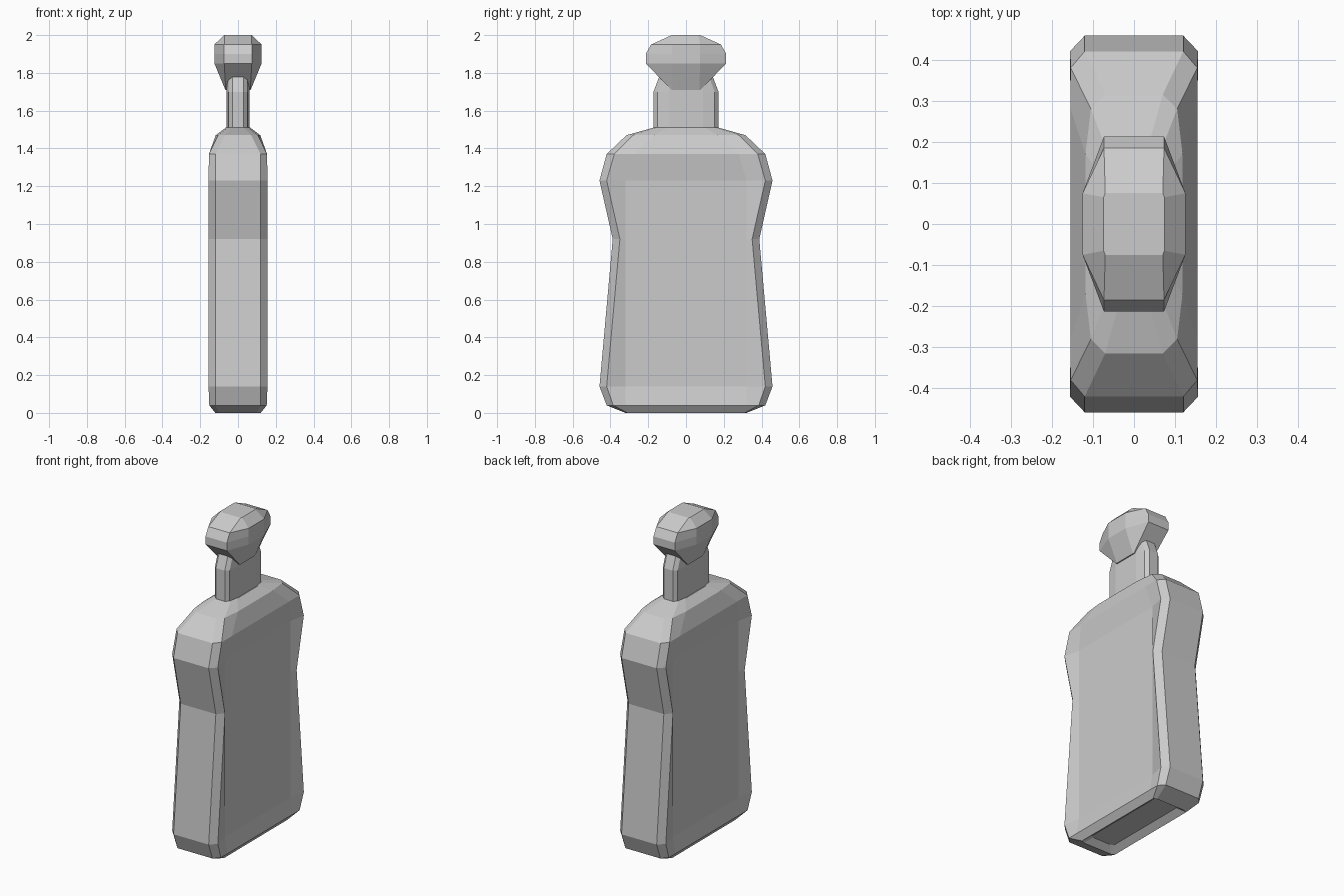
import bpy, bmesh


def loft(name, rings):
    """Each ring: (z, quarter outline from the +y end to the +x side), mirrored to all quadrants."""
    bm = bmesh.new()
    loops = []
    for z, q in rings:
        pts = list(q)
        pts += [(x, -y) for x, y in reversed(q)]
        pts += [(-x, -y) for x, y in q]
        pts += [(-x, y) for x, y in reversed(q)]
        loops.append([bm.verts.new((x, y, z)) for x, y in pts])
    n = len(loops[0])
    for a, b in zip(loops, loops[1:]):
        for i in range(n):
            j = (i + 1) % n
            bm.faces.new((a[i], a[j], b[j], b[i]))
    bm.faces.new(loops[0])
    bm.faces.new(loops[-1])
    bmesh.ops.recalc_face_normals(bm, faces=bm.faces)
    me = bpy.data.meshes.new(name)
    bm.to_mesh(me)
    bm.free()
    ob = bpy.data.objects.new(name, me)
    bpy.context.collection.objects.link(ob)
    return ob


# Flask body: waisted sides, bevelled corners, recessed broad panels and base
# columns: z, end half width, end y, rim x, rim y, panel x, panel y
body = [
    (0.03, 0.06, 0.28, 0.08, 0.27, 0.08, 0.25),
    (0.00, 0.10, 0.32, 0.12, 0.31, 0.12, 0.29),
    (0.04, 0.12, 0.42, 0.152, 0.385, 0.152, 0.32),
    (0.14, 0.12, 0.458, 0.156, 0.42, 0.135, 0.32),
    (0.92, 0.12, 0.388, 0.156, 0.35, 0.135, 0.32),
    (1.23, 0.12, 0.458, 0.156, 0.42, 0.135, 0.32),
    (1.37, 0.12, 0.42, 0.154, 0.38, 0.154, 0.28),
    (1.47, 0.07, 0.315, 0.105, 0.28, 0.118, 0.17),
    (1.51, 0.03, 0.172, 0.055, 0.15, 0.065, 0.10),
]
loft("bottle_body", [(z, [(a, b), (c, d), (e, f)]) for z, a, b, c, d, e, f in body])

# Flat oval neck, tapering where it enters the stopper
neck = [(1.49, 0.172), (1.70, 0.172), (1.78, 0.142), (1.83, 0.12)]
loft("neck", [(z, [(0.03, y), (0.05, y - 0.02), (0.06, 0.09)]) for z, y in neck])

# Faceted stopper
cap = [
    (1.71, 0.065, 0.077, 0.067, 0.070),
    (1.85, 0.073, 0.213, 0.125, 0.075),
    (1.90, 0.073, 0.213, 0.125, 0.075),
    (1.95, 0.073, 0.185, 0.125, 0.075),
    (2.00, 0.070, 0.075, 0.074, 0.065),
]
loft("stopper", [(z, [(a, b), (c, d)]) for z, a, b, c, d in cap])
